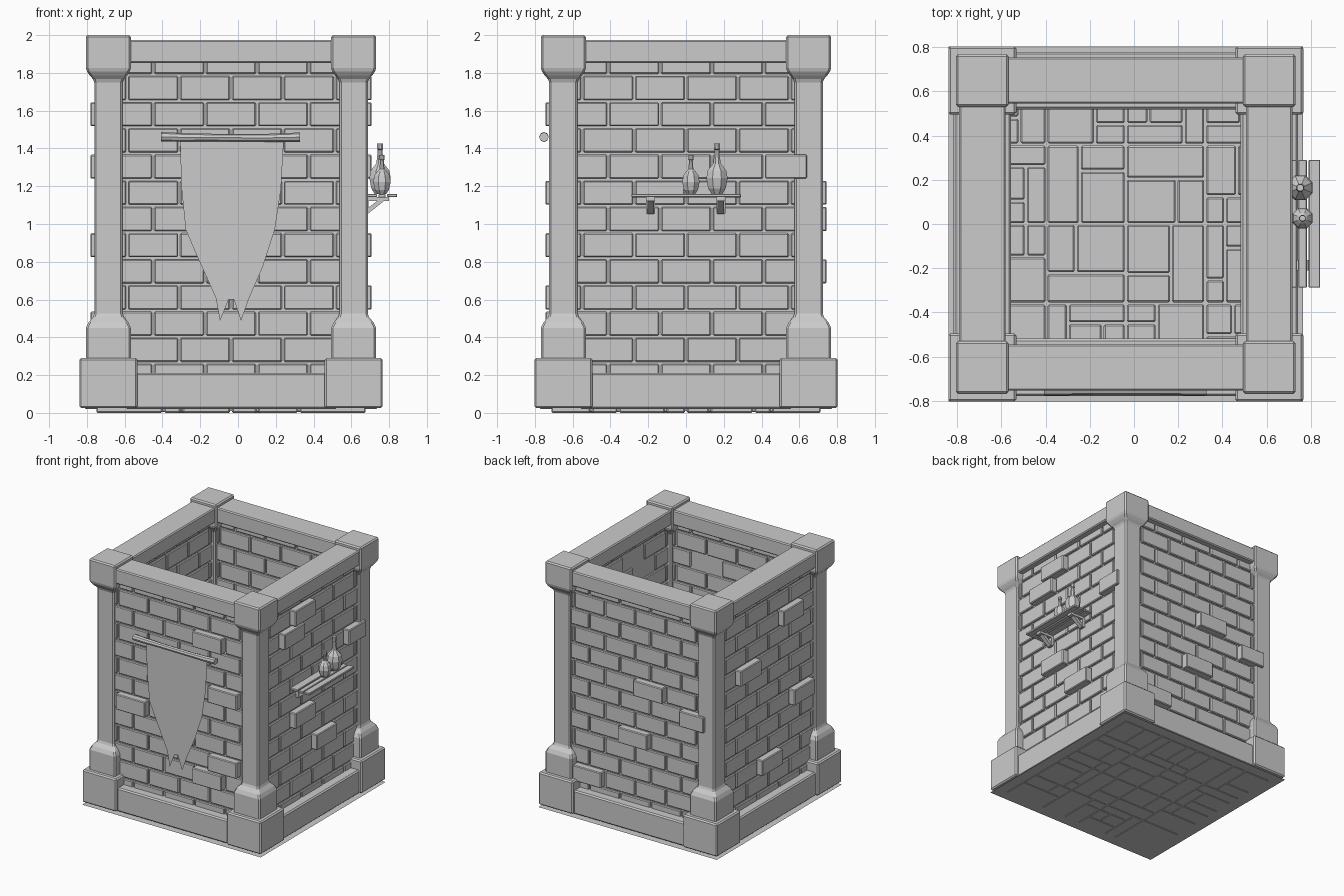
import bpy, bmesh, math
from mathutils import Matrix, Vector

if "Cube" in bpy.data.objects:
    bpy.data.objects.remove(bpy.data.objects["Cube"])

CX = -0.037          # tower axis in x
HALF = 0.649         # axis to pillar centre
TURN = [Matrix.Translation((CX, 0, 0)) @ Matrix.Rotation(i * math.pi / 2, 4, 'Z') for i in range(4)]


def finish(name, bm, bevel=0, smooth=False):
    bmesh.ops.recalc_face_normals(bm, faces=bm.faces[:])
    me = bpy.data.meshes.new(name)
    bm.to_mesh(me)
    bm.free()
    ob = bpy.data.objects.new(name, me)
    bpy.context.collection.objects.link(ob)
    if bevel:
        m = ob.modifiers.new("bevel", 'BEVEL')
        m.width, m.segments, m.limit_method = bevel, 1, 'ANGLE'
    return ob


def box(bm, x0, x1, y0, y1, z0, z1, mat=Matrix()):
    c = Vector(((x0 + x1) / 2, (y0 + y1) / 2, (z0 + z1) / 2))
    s = Matrix.Diagonal((x1 - x0, y1 - y0, z1 - z0, 1))
    bmesh.ops.create_cube(bm, size=1, matrix=mat @ Matrix.Translation(c) @ s)


def loft(bm, rings):
    """Skin a list of point rings and cap both ends."""
    vs = [[bm.verts.new(p) for p in r] for r in rings]
    n = len(vs[0])
    for a, b in zip(vs, vs[1:]):
        for i in range(n):
            bm.faces.new((a[i], a[(i + 1) % n], b[(i + 1) % n], b[i]))
    bm.faces.new(vs[0])
    bm.faces.new(vs[-1])


# ground plate
bm = bmesh.new()
bmesh.ops.create_grid(bm, x_segments=1, y_segments=1, size=0.802, matrix=Matrix.Translation((CX, 0, 0.004)))
finish("ground_plate", bm)

# corner pillars: base block plus flared square shaft
SHAFT = [(0.28, .119), (0.45, .119), (0.48, .105), (0.515, .075), (1.76, .075), (1.785, .098), (1.815, .119), (2.0, .119)]
for i, (sx, sy) in enumerate([(-1, -1), (1, -1), (1, 1), (-1, 1)]):
    px, py = CX + sx * HALF, sy * HALF
    bm = bmesh.new()
    box(bm, px - .154, px + .154, py - .154, py + .154, 0.025, 0.29)
    finish(f"pillar_base_{i}", bm, 0.01)
    bm = bmesh.new()
    loft(bm, [[(px + a * h, py + b * h, z) for a, b in ((-1, -1), (1, -1), (1, 1), (-1, 1))] for z, h in SHAFT])
    finish(f"pillar_shaft_{i}", bm, 0.01)

# brick walls with a mortar core, and the beams above and below
PITCH, ROW = 0.275, 0.1386
RAISED = [{(1, 0), (4, 1), (6, -2), (8, 1), (9, 0)},
          {(0, -1), (1, -2), (3, 1), (6, -1), (8, 0)},
          {(4, 0), (7, -1), (5, 1), (10, -2)},
          {(1, 0), (3, -2), (6, 1), (9, -1)}]
for i, mat in enumerate(TURN):
    bm = bmesh.new()
    for k in range(-1, 13):
        top = 1.783 - ROW * k
        for j in range(-3, 3):
            u = (j + (k % 2) / 2) * PITCH
            u0, u1 = max(u + .006, -.64), min(u + PITCH - .006, .64)
            if u1 - u0 < .03:
                continue
            out = 0.04 if (k, j) in RAISED[i] else 0
            box(bm, u0, u1, -.705 - out, -.6 - out, max(.004, top - ROW + .012), top, mat)
    finish(f"wall_bricks_{i}", bm, 0.006)
    bm = bmesh.new()
    box(bm, -.64, .64, -.69, -.615, 0.01, 1.9, mat)
    finish(f"wall_mortar_{i}", bm)
    bm = bmesh.new()
    box(bm, -.56, .56, -HALF - .105, -HALF + .105, 1.852, 1.973, mat)
    finish(f"top_beam_{i}", bm, 0.008)
    bm = bmesh.new()
    box(bm, -.56, .56, -HALF - .13, -HALF + .13, 0.02, 0.212, mat)
    finish(f"bottom_beam_{i}", bm, 0.01)

# floor tiles: 4 x 4 cells (rows from the front), each split as (axis, fraction, low part, high part)
_ = None
CELLS = [
    [_, ('x', .27, _, ('y', .75, ('y', .5, _, ('x', .6, _, _)), _)),
     ('x', .39, ('y', .75, _, _), _), ('y', .6, _, ('x', .35, _, _))],
    [('y', .59, _, ('x', .74, _, _)), ('y', .38, _, ('x', .37, _, _)),
     ('x', .57, ('y', .37, _, _), _), ('x', .25, ('y', .3, _, _), ('y', .7, _, _))],
    [('y', .73, ('x', .74, ('y', .4, _, _), _), _), ('x', .42, _, ('y', .67, _, _)),
     ('y', .57, ('x', .64, _, _), _), ('y', .35, ('x', .25, _, _), ('x', .4, _, _))],
    [('x', .66, ('y', .34, _, _), _), ('x', .61, _, ('y', .26, _, _)),
     ('x', .73, ('y', .26, _, ('x', .39, _, _)), _), ('y', .26, _, ('x', .45, _, _))],
]


def tile(bm, spec, x0, x1, y0, y1):
    if spec is None:
        g = 0.005
        box(bm, x0 + g, x1 - g, y0 + g, y1 - g, 0, 0.045)
        return
    axis, f, lo, hi = spec
    if axis == 'x':
        m = x0 + f * (x1 - x0)
        tile(bm, lo, x0, m, y0, y1)
        tile(bm, hi, m, x1, y0, y1)
    else:
        m = y0 + f * (y1 - y0)
        tile(bm, lo, x0, x1, y0, m)
        tile(bm, hi, x0, x1, m, y1)


bm = bmesh.new()
C = 0.359
for r, row in enumerate(CELLS):
    for c, spec in enumerate(row):
        x, y = CX + (c - 2) * C, (r - 2) * C
        tile(bm, spec, x, x + C, y, y + C)
finish("floor_tiles", bm, 0.007)

# banner rod, slightly sagging
bm = bmesh.new()
ROD = [(-.407, 1.462, .025), (-.31, 1.459, .023), (-.17, 1.458, .02), (-.03, 1.457, .02),
       (.1, 1.456, .02), (.24, 1.457, .023), (.327, 1.46, .025)]
loft(bm, [[(x, -.752 + r * math.cos(t * math.pi / 4), z + r * math.sin(t * math.pi / 4)) for t in range(8)]
          for x, z, r in ROD])
finish("banner_rod", bm)

# torn banner cloth
bm = bmesh.new()
CLOTH = [(-.307, 1.46), (-.30, 1.2), (-.277, .97), (-.23, .86), (-.15, .70), (-.118, .61), (-.095, .487),
         (-.05, .60), (-.04, .71), (-.022, .60), (.016, .487), (.06, .61), (.13, .77), (.195, .97), (.227, 1.18), (.243, 1.46)]
face = bm.faces.new([bm.verts.new((x, -.74, z)) for x, z in CLOTH])
bmesh.ops.triangulate(bm, faces=[face])
finish("banner_cloth", bm)

# shelf planks
for i, (x0, x1, z) in enumerate([(.67, .735, 1.142), (.743, .782, 1.14), (.79, .842, 1.142)]):
    bm = bmesh.new()
    box(bm, x0, x1, -.288, .29, z, z + .018)
    finish(f"shelf_plank_{i}", bm, 0.003)

# shelf brackets: wall plate, arm and diagonal brace
for i, y in enumerate((-.187, .185)):
    bm = bmesh.new()
    box(bm, .665, .69, y - .024, y + .024, 1.055, 1.14)
    box(bm, .68, .80, y - .024, y + .024, 1.122, 1.142)
    brace = [(.685, 1.052), (.79, 1.135), (.76, 1.14), (.685, 1.082)]
    loft(bm, [[(x, y + s * .017, z) for x, z in brace] for s in (-1, 1)])
    finish(f"shelf_bracket_{i}", bm)

# bottles, eight-sided turned profiles of (radius, height)
BOTTLES = [(.762, .026, [(.024, 0), (.04, .022), (.05, .065), (.043, .1), (.025, .122), (.014, .132), (.011, .18), (.016, .183), (.014, .208)]),
           (.752, .164, [(.03, 0), (.05, .03), (.061, .085), (.053, .125), (.032, .15), (.021, .163), (.013, .235), (.018, .238), (.016, .268)])]
for i, (x, y, prof) in enumerate(BOTTLES):
    bm = bmesh.new()
    loft(bm, [[(x + r * math.cos((t + .5) * math.pi / 4), y + r * math.sin((t + .5) * math.pi / 4), 1.158 + h)
               for t in range(8)] for r, h in prof])
    finish(f"bottle_{i}", bm)
